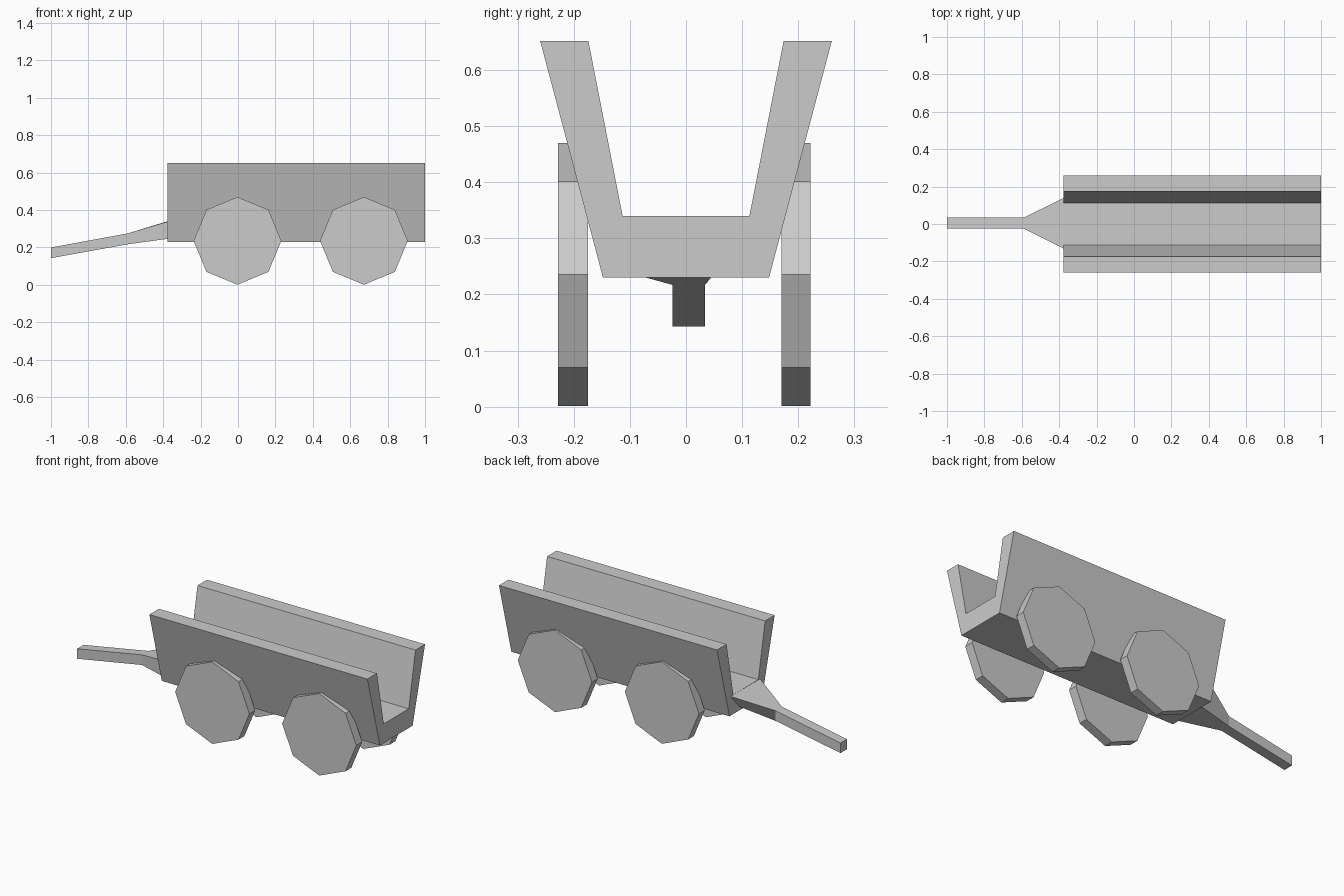
import bpy
from math import pi, sin, cos

if "Cube" in bpy.data.objects:
    bpy.data.objects.remove(bpy.data.objects["Cube"])


def loft(name, sections):
    """Closed solid through equal-length rings of (x, y, z) points."""
    n = len(sections[0])
    verts = [p for ring in sections for p in ring]
    faces = [tuple(range(n))[::-1],
             tuple(range(len(verts) - n, len(verts)))]
    for s in range(len(sections) - 1):
        a, b = s * n, (s + 1) * n
        for i in range(n):
            j = (i + 1) % n
            faces.append((a + i, a + j, b + j, b + i))
    mesh = bpy.data.meshes.new(name)
    mesh.from_pydata(verts, [], faces)
    mesh.update()
    obj = bpy.data.objects.new(name, mesh)
    bpy.context.collection.objects.link(obj)
    return obj


# Cart bed: thick U-shaped profile, open at both ends
half = [(0.148, 0.23), (0.26, 0.652), (0.174, 0.652), (0.113, 0.34)]
profile = half + [(-y, z) for y, z in reversed(half)]
loft("cart_bed", [[(x, y, z) for y, z in profile] for x in (-0.378, 1.0)])

# Pull handle: thin bar flaring out where it meets the bed
loft("pull_handle", [
    [(-1.0, -0.024, 0.143), (-1.0, 0.034, 0.143),
     (-1.0, 0.034, 0.2), (-1.0, -0.024, 0.2)],
    [(-0.59, -0.024, 0.217), (-0.59, 0.034, 0.217),
     (-0.59, 0.034, 0.275), (-0.59, -0.024, 0.275)],
    [(-0.378, -0.13, 0.246), (-0.378, 0.056, 0.25),
     (-0.378, 0.138, 0.34), (-0.378, -0.13, 0.338)],
])

# Four octagonal wheels, a corner pointing straight down
R = 0.2345
for end, cx in (("front", -0.003), ("rear", 0.673)):
    for side, y0, y1 in (("right", -0.228, -0.175), ("left", 0.17, 0.222)):
        loft(f"{end}_{side}_wheel", [
            [(cx + R * sin(i * pi / 4), y, R + 0.001 + R * cos(i * pi / 4))
             for i in range(8)] for y in (y0, y1)])

# Consistent outward normals
import bmesh
for obj in bpy.context.collection.objects:
    bm = bmesh.new()
    bm.from_mesh(obj.data)
    bmesh.ops.recalc_face_normals(bm, faces=bm.faces)
    bm.to_mesh(obj.data)
    bm.free()
